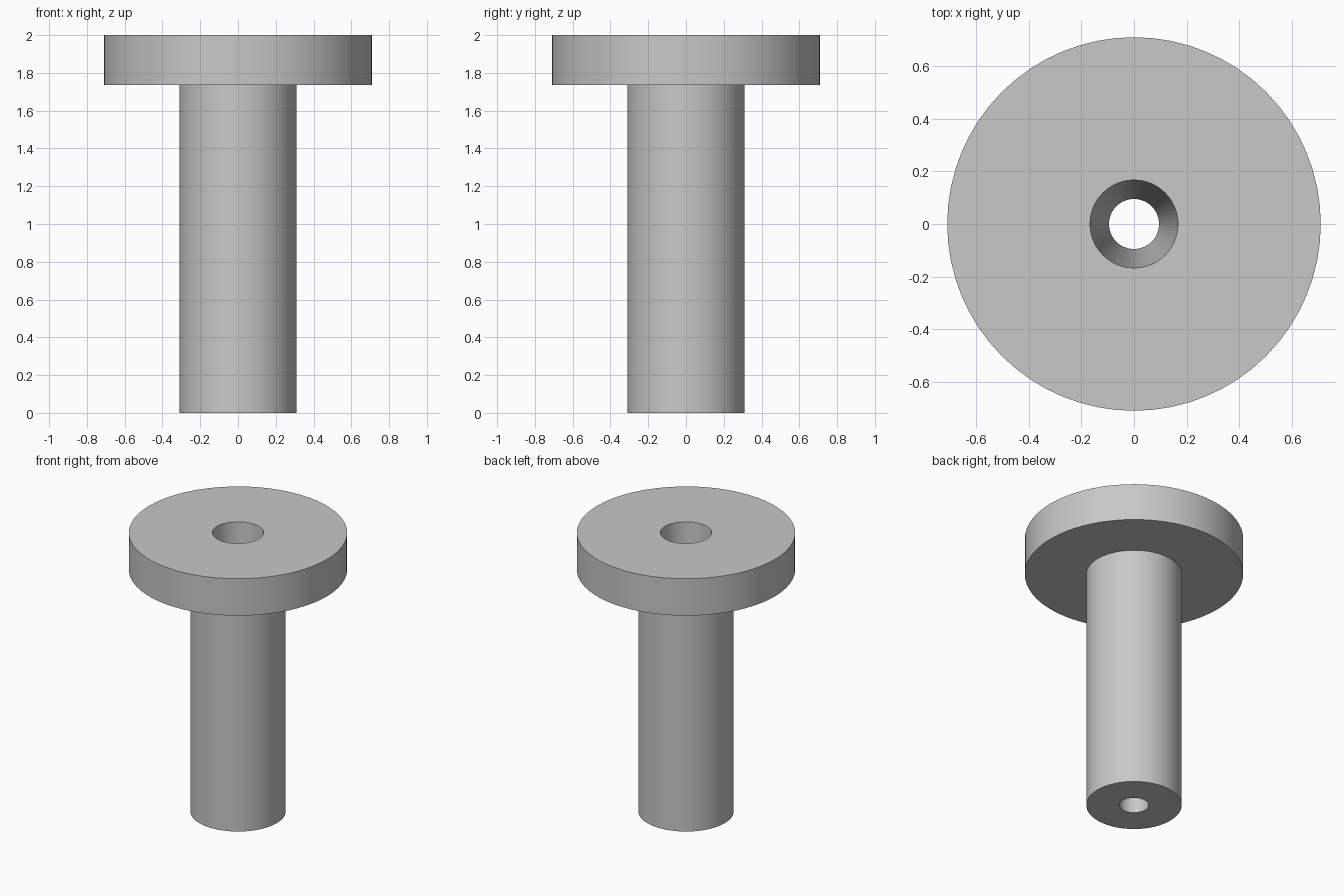
import bpy
import bmesh
import math

SEGMENTS = 64

default_cube = bpy.data.objects.get("Cube")
if default_cube:
    bpy.data.objects.remove(default_cube, do_unlink=True)

# Plain grey material
grey = bpy.data.materials.new("light_grey")
grey.use_nodes = True
colour = (0.58, 0.58, 0.58, 1)
grey.diffuse_color = colour
grey.node_tree.nodes["Principled BSDF"].inputs["Base Color"].default_value = colour


def lathe(name, profile):
    """Turn a closed (radius, height) profile around the z axis."""
    bm = bmesh.new()
    rings = []
    for i in range(SEGMENTS):
        a = math.tau * i / SEGMENTS
        rings.append([bm.verts.new((r * math.cos(a), r * math.sin(a), z))
                      for r, z in profile])
    n = len(profile)
    for i in range(SEGMENTS):
        here, after = rings[i], rings[(i + 1) % SEGMENTS]
        for j in range(n):
            k = (j + 1) % n
            bm.faces.new((here[j], after[j], after[k], here[k]))
    bmesh.ops.recalc_face_normals(bm, faces=bm.faces)
    mesh = bpy.data.meshes.new(name)
    bm.to_mesh(mesh)
    bm.free()
    mesh.materials.append(grey)
    obj = bpy.data.objects.new(name, mesh)
    bpy.context.collection.objects.link(obj)
    bpy.ops.object.select_all(action="DESELECT")
    obj.select_set(True)
    bpy.context.view_layer.objects.active = obj
    bpy.ops.object.shade_smooth_by_angle(angle=math.radians(30))
    return obj


# Flanged bushing: shaft, round head and a bore tapering down through both
lathe("flanged_bushing", [
    (0.095, 0), (0.31, 0),
    (0.31, 1.735), (0.71, 1.735),
    (0.71, 2), (0.167, 2),
])
